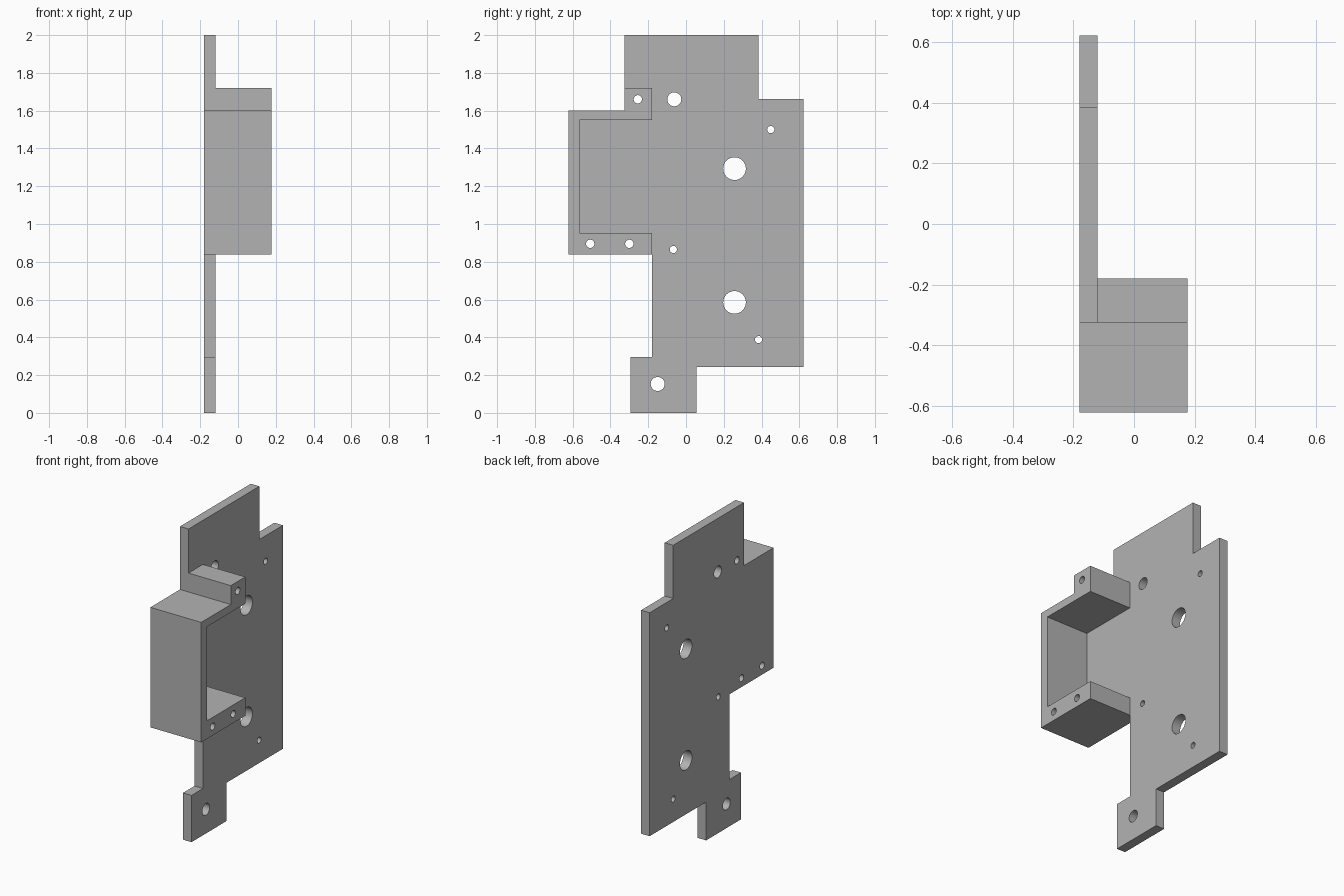
import bpy
import bmesh
import math
from mathutils import Matrix

cube = bpy.data.objects.get("Cube")
if cube:
    bpy.data.objects.remove(cube, do_unlink=True)

BACK, PLATE_FACE, FRAME_FACE = -0.18, -0.12, 0.177

grey = bpy.data.materials.new("plain grey")
grey.use_nodes = True
colour = (0.45, 0.45, 0.45, 1)
grey.diffuse_color = colour
grey.node_tree.nodes["Principled BSDF"].inputs["Base Color"].default_value = colour


def add_object(name, bm):
    bmesh.ops.recalc_face_normals(bm, faces=bm.faces)
    mesh = bpy.data.meshes.new(name)
    bm.to_mesh(mesh)
    bm.free()
    mesh.materials.append(grey)
    obj = bpy.data.objects.new(name, mesh)
    bpy.context.collection.objects.link(obj)
    return obj


def slab(name, outline, x0, x1):
    """Extrude a (y, z) outline along x."""
    bm = bmesh.new()
    face = bm.faces.new([bm.verts.new((x0, y, z)) for y, z in outline])
    side = bmesh.ops.extrude_face_region(bm, geom=[face])["geom"]
    verts = [v for v in side if isinstance(v, bmesh.types.BMVert)]
    bmesh.ops.translate(bm, verts=verts, vec=(x1 - x0, 0, 0))
    return add_object(name, bm)


def apply_boolean(target, tool, operation):
    mod = target.modifiers.new(operation.lower(), "BOOLEAN")
    mod.operation, mod.solver, mod.object = operation, "EXACT", tool
    bpy.context.view_layer.objects.active = target
    bpy.ops.object.modifier_apply(modifier=mod.name)
    bpy.data.objects.remove(tool, do_unlink=True)


# Stepped mounting plate
plate = slab("mounting_plate", [
    (-0.325, 2), (0.385, 2), (0.385, 1.662), (0.622, 1.662),
    (0.622, 0.243), (0.055, 0.243), (0.055, 0), (-0.295, 0),
    (-0.295, 0.297), (-0.18, 0.297), (-0.18, 0.838), (-0.622, 0.838),
    (-0.622, 1.6), (-0.325, 1.6)], BACK, PLATE_FACE)

# C-shaped frame with a raised screw block on its upper arm
frame = slab("side_frame", [
    (-0.622, 0.838), (-0.18, 0.838), (-0.18, 0.953), (-0.565, 0.953),
    (-0.565, 1.55), (-0.18, 1.55), (-0.18, 1.72), (-0.325, 1.72),
    (-0.325, 1.6), (-0.622, 1.6)], BACK, FRAME_FACE)
apply_boolean(plate, frame, "UNION")

# Through holes, grouped by radius
holes = {
    0.06: [(0.257, 1.293), (0.257, 0.585)],
    0.037: [(-0.062, 1.66), (-0.15, 0.153)],
    0.022: [(-0.255, 1.66), (-0.507, 0.895), (-0.3, 0.895)],
    0.019: [(0.449, 1.5), (0.384, 0.388), (-0.067, 0.865)],
}
bm = bmesh.new()
for radius, centres in holes.items():
    for y, z in centres:
        bmesh.ops.create_cone(
            bm, cap_ends=True, segments=32, radius1=radius, radius2=radius, depth=1,
            matrix=Matrix.Translation((0, y, z)) @ Matrix.Rotation(math.pi / 2, 4, "Y"))
cutter = add_object("hole_cutter", bm)
cutter.hide_render = True
apply_boolean(plate, cutter, "DIFFERENCE")

# Smooth hole walls, crisp edges
bpy.ops.object.select_all(action="DESELECT")
plate.select_set(True)
bpy.ops.object.shade_smooth_by_angle(angle=math.radians(30))
